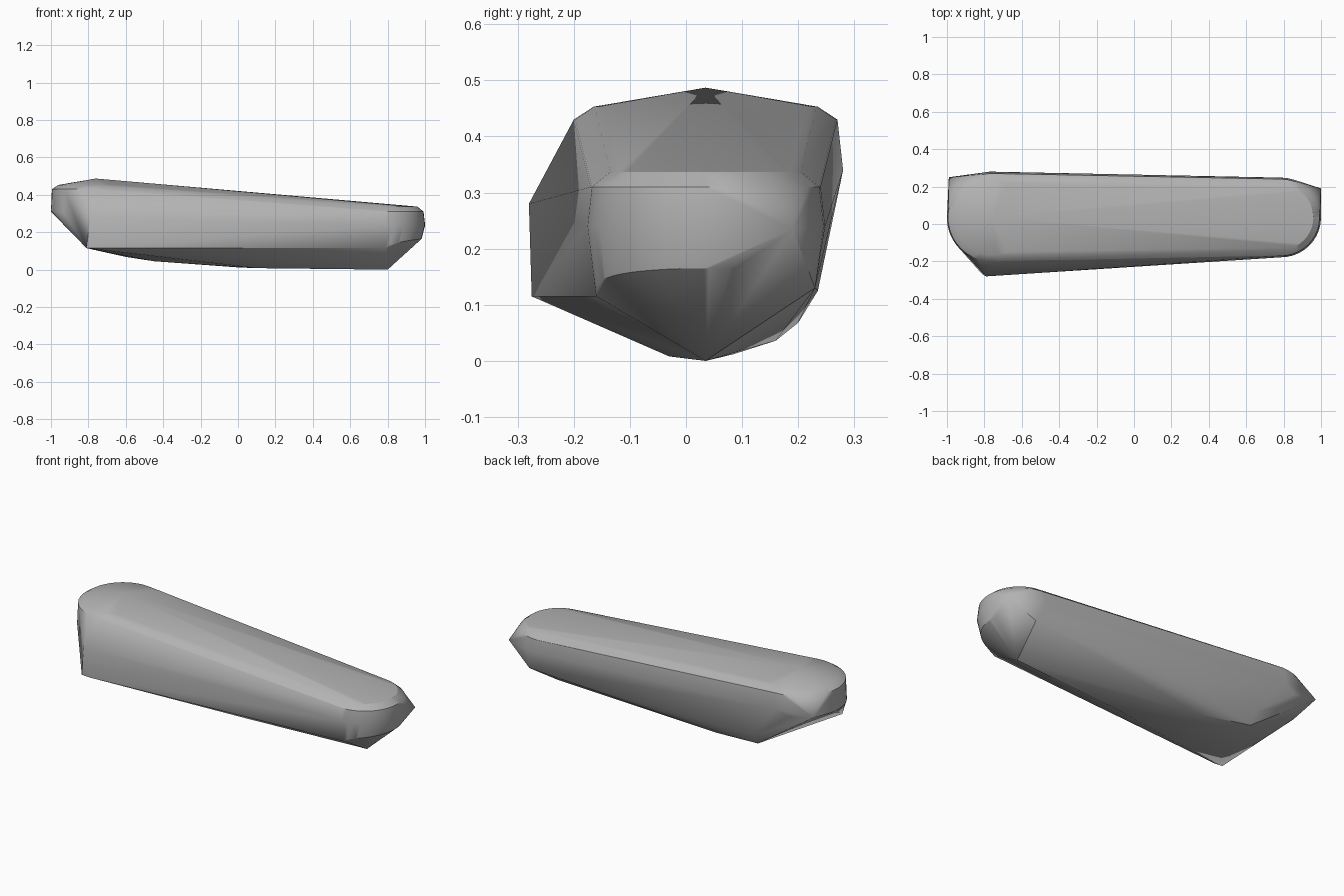
import bpy
import bmesh
import math

default_cube = bpy.data.objects.get("Cube")
if default_cube:
    bpy.data.objects.remove(default_cube, do_unlink=True)


def make_material(name, value):
    material = bpy.data.materials.new(name)
    material.use_nodes = True
    colour = (value, value, value, 1)
    material.diffuse_color = colour
    shader = material.node_tree.nodes["Principled BSDF"]
    shader.inputs["Base Color"].default_value = colour
    return material


def arc(centre_x, radius, height, start=0, end=360, steps=40):
    """Points of a level arc around the long centre line."""
    centre_y = 0.035
    points = []
    for step in range(steps + 1):
        angle = math.radians(start + (end - start) * step / steps)
        points.append((centre_x + radius * math.cos(angle),
                       centre_y + radius * math.sin(angle), height))
    return points


def add_hull(name, points, material):
    mesh = bpy.data.meshes.new(name)
    bm = bmesh.new()
    for point in points:
        bm.verts.new(point)
    result = bmesh.ops.convex_hull(bm, input=bm.verts[:])
    leftover = set(result["geom_interior"]) | set(result["geom_unused"])
    loose = [item for item in leftover if isinstance(item, bmesh.types.BMVert)]
    bmesh.ops.delete(bm, geom=loose, context="VERTS")
    bmesh.ops.recalc_face_normals(bm, faces=bm.faces[:])
    bm.to_mesh(mesh)
    bm.free()
    mesh.materials.append(material)
    hull = bpy.data.objects.new(name, mesh)
    bpy.context.collection.objects.link(hull)
    bpy.ops.object.select_all(action="DESELECT")
    hull.select_set(True)
    bpy.context.view_layer.objects.active = hull
    bpy.ops.object.shade_smooth_by_angle(angle=math.radians(30))
    return hull


shell_points = []

# Tall end: shallow cone cap, bevelled rim and rounded end wall
tall_x = -0.76
shell_points += [(tall_x, 0.035, 0.487)]
shell_points += arc(tall_x, 0.2, 0.453)
shell_points += arc(tall_x, 0.235, 0.43)
shell_points += arc(tall_x, 0.24, 0.31, 110, 240)

# Low end: flat cap, bevelled rim and rounded end wall
low_x = 0.787
shell_points += arc(low_x, 0.172, 0.337)
shell_points += arc(low_x, 0.205, 0.31)
shell_points += arc(low_x, 0.213, 0.24)

# Lower rim of the low end, rising from the front towards the tip
for x, y, z in arc(low_x, 0.195, 0.115, -90, 15):
    rise = 0.05 * math.sqrt(max(0, (x - low_x) / 0.195))
    shell_points.append((x, y, z + rise))

# Corner points of the front, the back and the two end tips
shell_points += [
    (-0.81, -0.27, 0.115), (-0.76, -0.275, 0.115), (-0.79, -0.28, 0.28),
    (-0.99, 0.25, 0.34), (-0.77, 0.28, 0.34),
    (1, 0.19, 0.235), (0.84, 0.23, 0.13),
]

# Keel and belly
shell_points += [
    (0.8, 0.035, 0), (0.1, -0.03, 0.008), (0, 0.085, 0.012),
    (-0.3, 0.16, 0.036), (-0.6, 0.2, 0.068), (-0.45, 0.12, 0.045),
    (-0.6, 0.235, 0.13), (-0.2, 0.235, 0.125),
]

add_hull("rounded_shell", shell_points, make_material("mid grey", 0.45))
